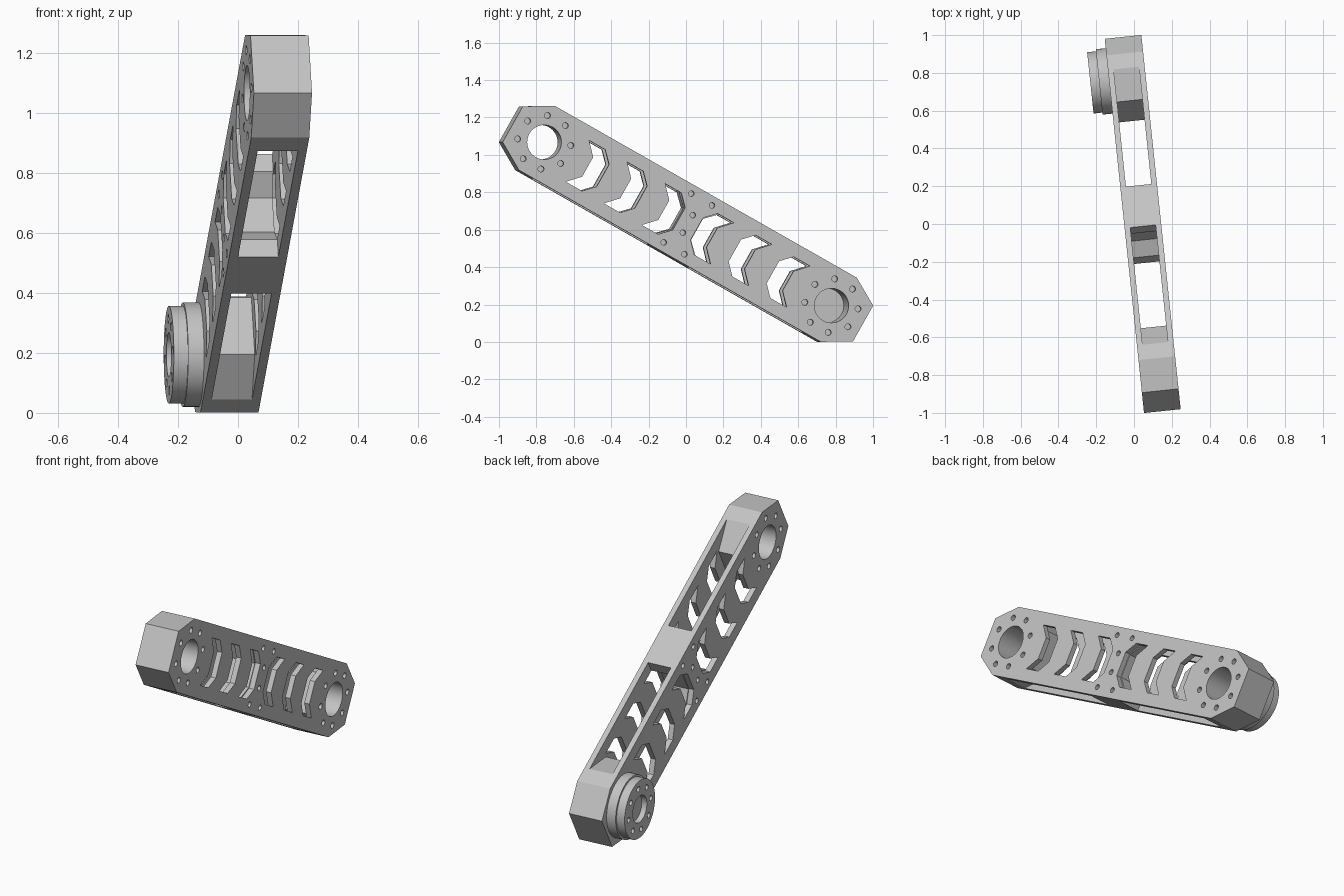
import bpy, bmesh, math
from mathutils import Matrix, Vector

cube = bpy.data.objects.get("Cube")
if cube:
    bpy.data.objects.remove(cube, do_unlink=True)

# Material
grey = bpy.data.materials.new("machined_grey")
grey.use_nodes = True
colour = (0.55, 0.55, 0.55, 1)
grey.diffuse_color = colour
grey.node_tree.nodes["Principled BSDF"].inputs["Base Color"].default_value = colour

# Arm frame: local x along the arm, local y across it, local z through its thickness
PITCH, YAW = math.radians(29.5), math.radians(6)
along = Vector((-math.sin(YAW), math.cos(YAW), 0))
up = Vector((0, 0, 1))
axis_u = along * math.cos(PITCH) - up * math.sin(PITCH)
axis_v = along * math.sin(PITCH) + up * math.cos(PITCH)
axis_w = Vector((math.cos(YAW), math.sin(YAW), 0))
FRAME = Matrix.Translation((0.046, 0, 0.631)) @ Matrix((axis_u, axis_v, axis_w)).transposed().to_4x4()

PIVOT = 0.887        # distance of each joint from the middle
HALF_WIDTH = 0.197
END = 0.195          # joint centre to end face
SHOULDER, CORNER = 0.045, 0.11
HALF_THICK, WALL = 0.0975, 0.03
INNER = HALF_THICK - WALL
BORE = 0.092


def circle(u, v, radius, sides=48):
    return [(u + radius * math.cos(math.tau * i / sides),
             v + radius * math.sin(math.tau * i / sides)) for i in range(sides)]


def bolt_circle(u, radius, hole):
    return [circle(u + radius * math.cos(a), radius * math.sin(a), hole, 16)
            for a in (math.tau * (i + 0.5) / 8 for i in range(8))]


def four_way(points, u=0):
    """Repeat a quarter outline in all four quadrants, going round once."""
    half = points + [(-a, b) for a, b in reversed(points)]
    full = half + [(-a, -b) for a, b in half]
    return [(u + a, b) for a, b in full]


def slab(name, loops, low, high):
    """Extrude an outline with holes between two depths in the arm frame."""
    curve = bpy.data.curves.new(name + "_outline", "CURVE")
    curve.dimensions = "2D"
    curve.fill_mode = "BOTH"
    curve.extrude = (high - low) / 2
    for loop in loops:
        spline = curve.splines.new("POLY")
        spline.points.add(len(loop) - 1)
        for point, (u, v) in zip(spline.points, loop):
            point.co = (u, v, 0, 1)
        spline.use_cyclic_u = True
    source = bpy.data.objects.new(name + "_outline", curve)
    bpy.context.collection.objects.link(source)
    bpy.context.view_layer.update()
    graph = bpy.context.evaluated_depsgraph_get()
    mesh = bpy.data.meshes.new_from_object(source.evaluated_get(graph))
    bpy.data.objects.remove(source, do_unlink=True)
    bpy.data.curves.remove(curve)

    bm = bmesh.new()
    bm.from_mesh(mesh)
    bmesh.ops.remove_doubles(bm, verts=bm.verts, dist=1e-5)
    bm.transform(FRAME @ Matrix.Translation((0, 0, (low + high) / 2)))
    bmesh.ops.recalc_face_normals(bm, faces=bm.faces)
    bm.to_mesh(mesh)
    bm.free()
    mesh.name = name
    mesh.materials.clear()
    mesh.materials.append(grey)
    obj = bpy.data.objects.new(name, mesh)
    bpy.context.collection.objects.link(obj)
    bpy.ops.object.select_all(action="DESELECT")
    obj.select_set(True)
    bpy.context.view_layer.objects.active = obj
    bpy.ops.object.shade_smooth_by_angle(angle=math.radians(25))
    return obj


# Side plates: chamfered outline, joint bores, bolt holes and chevron windows
outline = four_way([(PIVOT + END, CORNER), (PIVOT + SHOULDER, HALF_WIDTH)])
chevron_half = [(0.268, 0.06), (0.205, 0.127), (0.305, 0.127), (0.362, 0.068)]
chevron = chevron_half + [(u, -v) for u, v in reversed(chevron_half)]
openings = []
for side in (-1, 1):
    openings.append(circle(side * PIVOT, 0, BORE))
    openings += bolt_circle(side * PIVOT, 0.144, 0.016)
    openings.append(circle(0, side * 0.054, 0.015, 16))
    openings += [circle(u, side * 0.15, 0.015, 16) for u in (-0.064, 0.064)]
    for i in range(3):
        openings.append([(side * (PIVOT - u - i * 0.235), v) for u, v in chevron])

slab("left_side_plate", [outline] + openings, INNER, HALF_THICK)
slab("right_side_plate", [outline] + openings, -HALF_THICK, -INNER)

# Joint blocks at both ends, between the plates
for name, side in (("upper_joint_block", -1), ("lower_joint_block", 1)):
    block = four_way([(END, CORNER), (SHOULDER, HALF_WIDTH)], side * PIVOT)
    slab(name, [block, circle(side * PIVOT, 0, BORE)], -INNER, INNER)

# Waisted spacer in the middle
waist = four_way([(0.06, 0.065), (0.125, 0.13), (0.125, HALF_WIDTH)])
slab("middle_spacer", [waist], -INNER, INNER)

# Stepped hub on the lower joint
face = -HALF_THICK
slab("hub_base", [circle(PIVOT, 0, 0.174, 64), circle(PIVOT, 0, BORE)], face - 0.053, face)
slab("hub_floor", [circle(PIVOT, 0, 0.163, 64)], face - 0.07, face - 0.053)
slab("hub_flange", [circle(PIVOT, 0, 0.163, 64), circle(PIVOT, 0, 0.075)]
     + bolt_circle(PIVOT, 0.12, 0.015), face - 0.1, face - 0.07)
